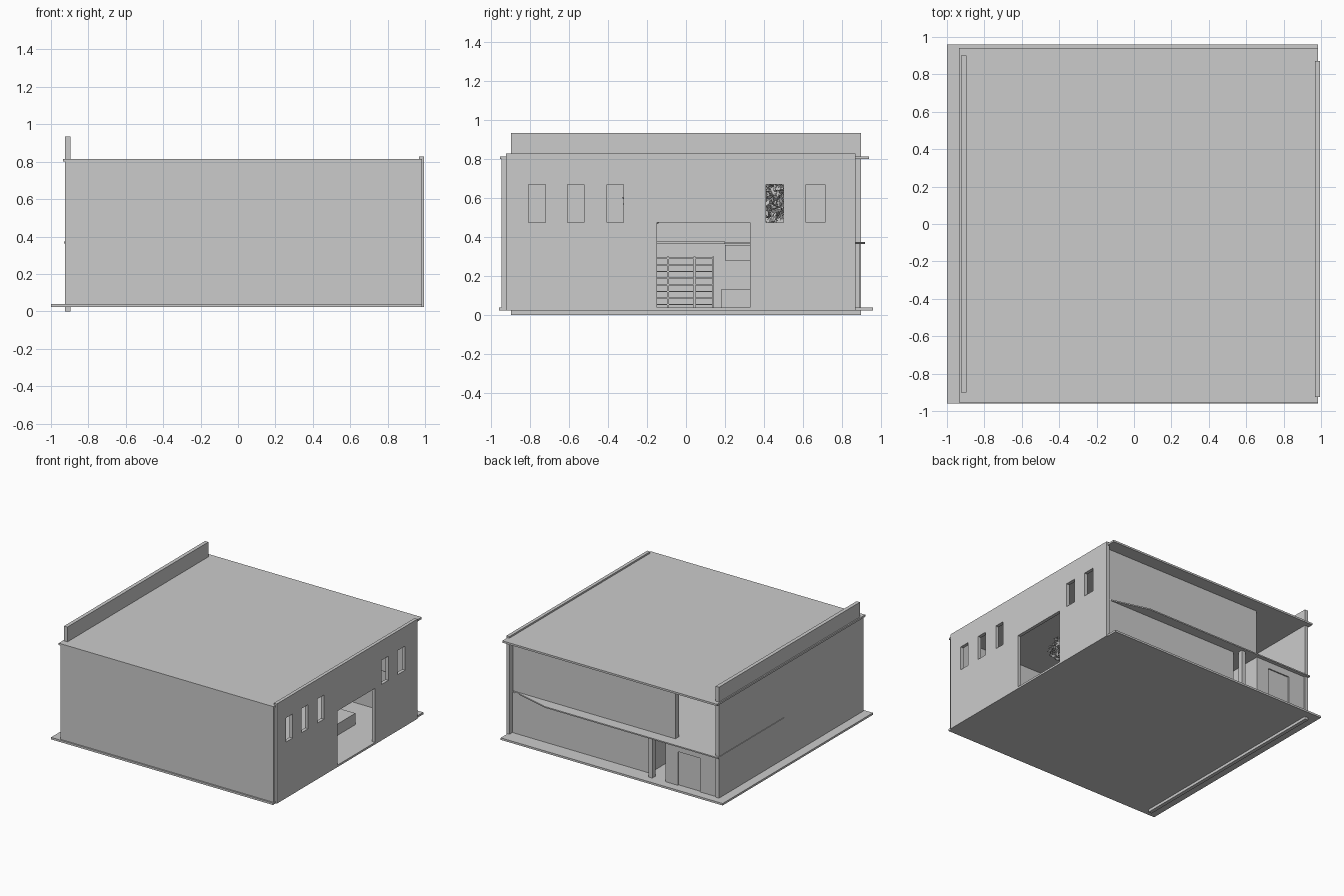
import bpy, bmesh, random
from mathutils import Vector

cube = bpy.data.objects.get("Cube")
if cube:
    bpy.data.objects.remove(cube, do_unlink=True)

grey = bpy.data.materials.new("light grey")
grey.use_nodes = True
grey.diffuse_color = (0.6, 0.6, 0.6, 1)
grey.node_tree.nodes["Principled BSDF"].inputs["Base Color"].default_value = (0.6, 0.6, 0.6, 1)


def add_object(name, bm):
    mesh = bpy.data.meshes.new(name)
    bm.to_mesh(mesh)
    bm.free()
    mesh.materials.append(grey)
    obj = bpy.data.objects.new(name, mesh)
    bpy.context.collection.objects.link(obj)
    return obj


def box(name, x, y, z):
    """Box from (min, max) ranges on each axis."""
    bm = bmesh.new()
    bmesh.ops.create_cube(bm, size=1)
    for v in bm.verts:
        v.co = Vector([r[0] if c < 0 else r[1] for c, r in zip(v.co, (x, y, z))])
    return add_object(name, bm)


def extrude_outline(name, points, z):
    """Flat outline extruded upwards."""
    bm = bmesh.new()
    face = bm.faces.new([bm.verts.new((px, py, z[0])) for px, py in points])
    result = bmesh.ops.extrude_face_region(bm, geom=[face])
    for v in result["geom"]:
        if isinstance(v, bmesh.types.BMVert):
            v.co.z = z[1]
    bmesh.ops.recalc_face_normals(bm, faces=bm.faces)
    return add_object(name, bm)


def cut(obj, x, y, z):
    """Cut a rectangular opening through a wall."""
    cutter = box("opening_cutter", x, y, z)
    cutter.hide_render = True
    mod = obj.modifiers.new("opening", "BOOLEAN")
    mod.operation = "DIFFERENCE"
    mod.solver = "EXACT"
    mod.object = cutter
    bpy.context.view_layer.objects.active = obj
    bpy.ops.object.modifier_apply(modifier=mod.name)
    bpy.data.objects.remove(cutter, do_unlink=True)


# Slabs and solid outer walls
box("base_slab", (-1, 0.985), (-0.96, 0.96), (0.022, 0.038))
box("roof_slab", (-0.935, 0.985), (-0.955, 0.94), (0.8, 0.815))
box("front_wall", (-0.925, 0.98), (-0.948, -0.9), (0.038, 0.8))
box("parapet_wall", (-0.925, -0.895), (-0.9, 0.9), (0, 0.935))

# Side wall with windows and entrance
side_wall = box("window_wall", (0.968, 0.995), (-0.925, 0.872), (0.022, 0.828))
for start, end in ((-0.81, -0.722), (-0.608, -0.525), (-0.405, -0.322),
                   (0.41, 0.5), (0.617, 0.715)):
    cut(side_wall, (0.9, 1.1), (start, end), (0.475, 0.67))
cut(side_wall, (0.9, 1.1), (-0.15, 0.33), (0.038, 0.475))

# Recessed back walls
box("upper_back_wall", (-0.486, 0.968), (0.785, 0.83), (0.374, 0.8))
box("lower_back_wall", (-0.26, 0.968), (0.81, 0.835), (0.038, 0.364))
box("entry_pillar", (-0.325, -0.29), (0.855, 0.895), (0.038, 0.364))

# Entry room with a recessed door
entry = box("entry_wall", (-0.895, -0.44), (0.865, 0.89), (0.038, 0.364))
cut(entry, (-0.75, -0.55), (0.8, 0.95), (0.03, 0.31))
box("entry_door", (-0.75, -0.55), (0.867, 0.88), (0.038, 0.31))
box("entry_return_wall", (-0.465, -0.44), (0.5, 0.865), (0.038, 0.364))
box("entry_passage_wall", (-0.44, -0.26), (0.5, 0.525), (0.038, 0.364))
box("entry_passage_side", (-0.26, -0.235), (0.5, 0.81), (0.038, 0.364))

# Upper floor that continues outside as a tapered canopy
extrude_outline("upper_floor_canopy",
                [(-0.93, 0.07), (0.1, 0.07), (0.1, 0.8), (0.95, 0.8),
                 (0.95, 0.83), (0.62, 0.92), (-0.93, 0.92)], (0.364, 0.374))

# Shelving opposite the entrance
for y in (-0.16, -0.092, 0.043, 0.14):
    box("shelf_upright", (-0.3, -0.2), (y - 0.005, y + 0.005), (0.038, 0.3))
for i in range(8):
    z = 0.05 + i * 0.034
    box("shelf_board", (-0.3, -0.2), (-0.16, 0.14), (z, z + 0.006))

# Counter and wall unit
box("counter", (0.55, 0.7), (0.18, 0.5), (0.038, 0.13))
box("wall_unit", (-0.1, -0.04), (0.2, 0.33), (0.28, 0.36))
box("floor_beam", (0.1, 0.13), (-0.3, 0.2), (0.364, 0.376))

# Indoor trees: trunk with a seeded cluster of flat leaves
random.seed(4)
for x, y in ((0.55, 0.45), (0.5, -0.2)):
    box("tree_trunk", (x - 0.012, x + 0.012), (y - 0.012, y + 0.012), (0.038, 0.56))
    bm = bmesh.new()
    for i in range(220):
        direction = Vector([random.gauss(0, 1) for k in range(3)]).normalized()
        centre = Vector((x, y, 0.57)) + direction * 0.12 * random.random() ** 0.4
        along = Vector([random.gauss(0, 1) for k in range(3)]).normalized() * 0.025
        across = along.orthogonal() * 0.4
        bm.faces.new([bm.verts.new(centre + d) for d in (along, across, -along, -across)])
    add_object("tree_leaves", bm)
